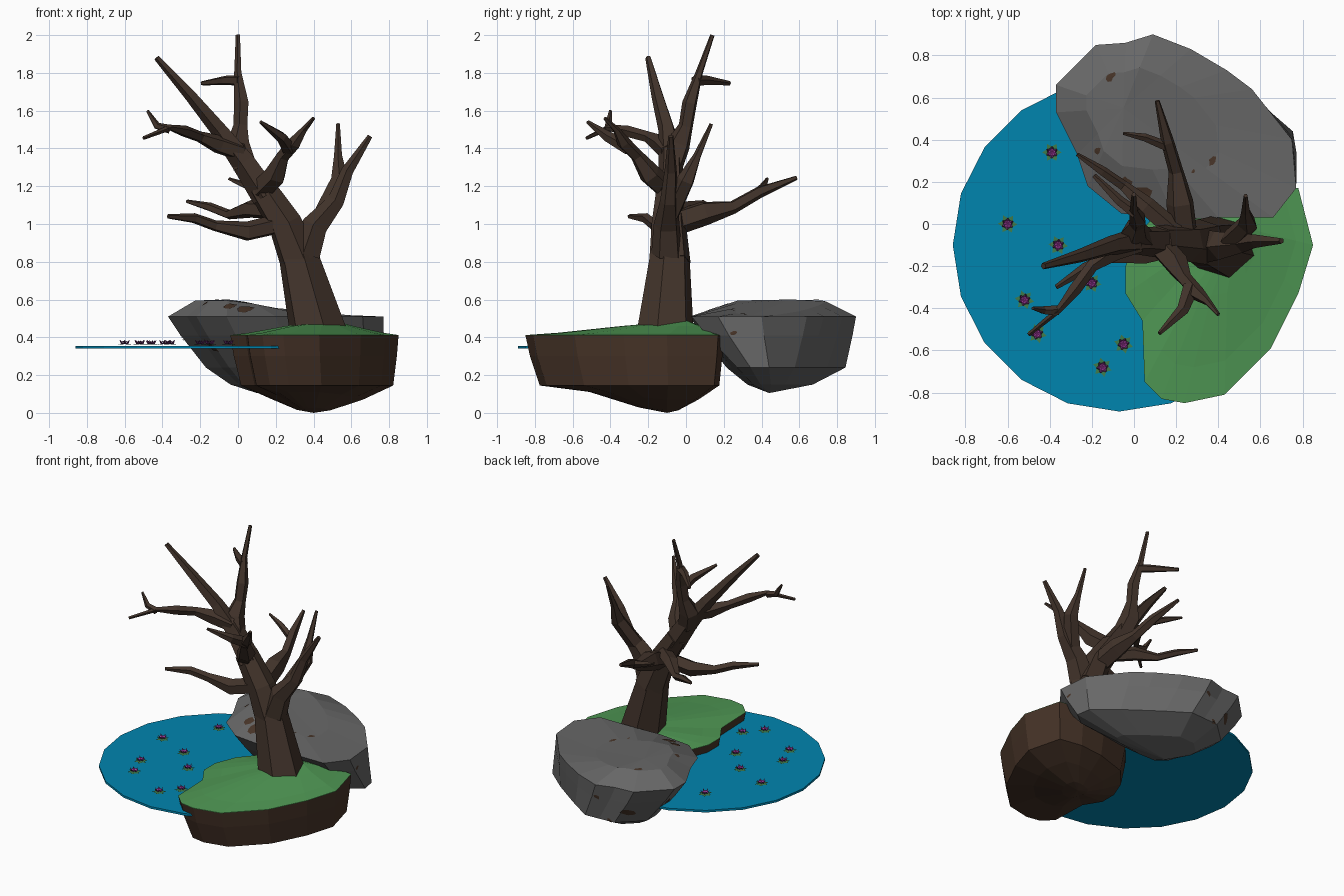
import bpy, bmesh, math, random
from mathutils import Vector
from mathutils.bvhtree import BVHTree

random.seed(4)


def material(name, rgb):
    m = bpy.data.materials.new(name)
    m.diffuse_color = (*rgb, 1)
    return m


BARK = material("dark bark", (0.055, 0.034, 0.024))
DIRT = material("brown earth", (0.063, 0.034, 0.021))
GRASS = material("grass green", (0.078, 0.31, 0.088))
STONE = material("grey stone", (0.135, 0.135, 0.135))
MOSS = material("rusty brown", (0.066, 0.036, 0.022))
WATER = material("pond blue", (0.0, 0.235, 0.43))
LEAF = material("lily leaf green", (0.05, 0.20, 0.07))
PETAL = material("purple petal", (0.16, 0.035, 0.19))
HEART = material("magenta heart", (0.42, 0.05, 0.40))


def finish(name, bm, *mats, recalc=True):
    if recalc:
        bmesh.ops.recalc_face_normals(bm, faces=bm.faces)
    me = bpy.data.meshes.new(name)
    bm.to_mesh(me)
    bm.free()
    for m in mats:
        me.materials.append(m)
    ob = bpy.data.objects.new(name, me)
    bpy.context.collection.objects.link(ob)
    return ob


def loft(bm, rings):
    """Bridge rings of points; a one-point ring is an apex."""
    rows = [[bm.verts.new(p) for p in r] for r in rings]
    for a, b in zip(rows, rows[1:]):
        n = max(len(a), len(b))
        for i in range(n):
            j = (i + 1) % n
            if len(a) == 1:
                bm.faces.new((a[0], b[i], b[j]))
            elif len(b) == 1:
                bm.faces.new((a[i], a[j], b[0]))
            else:
                bm.faces.new((a[i], a[j], b[j], b[i]))
    for r in (rows[0], rows[-1]):
        if len(r) > 2:
            bm.faces.new(r)


def ring(outline, s, c, z):
    """Outline scaled by s about c; z is a height or a function of x, y."""
    pts = [(c[0] + (x - c[0]) * s, c[1] + (y - c[1]) * s) for x, y in outline]
    return [(x, y, z(x, y) if callable(z) else z) for x, y in pts]


# Pond: 20-sided disc
bm = bmesh.new()
circle = [(-0.07 + 0.79 * math.cos(math.tau * i / 20), -0.1 + 0.79 * math.sin(math.tau * i / 20))
          for i in range(20)]
loft(bm, [[(x, y, z) for x, y in circle] for z in (0.34, 0.355)])
finish("pond", bm, WATER)

# Earth island with a grass cap
isle = [(-0.04, -0.2), (-0.04, -0.33), (0.04, -0.46), (0.05, -0.75), (0.13, -0.83), (0.24, -0.85),
        (0.43, -0.81), (0.65, -0.59), (0.78, -0.33), (0.85, -0.1), (0.78, 0.17), (0.6, 0.2),
        (0.4, 0.18), (0.15, 0.1), (0.02, -0.05)]
mid = (0.55, -0.05)
bm = bmesh.new()
loft(bm, [[(0.4, -0.1, 0)],
          ring(isle, 0.2, (0.4, -0.1), lambda x, y: 0.014 + 0.1 * max(0, -0.1 - y)),
          ring(isle, 0.55, (0.43, -0.1), lambda x, y: 0.07 + 0.1 * max(0, -0.1 - y)),
          ring(isle, 0.905, mid, 0.145), ring(isle, 0.97, mid, 0.3), ring(isle, 1, mid, 0.41)])
finish("earth_island", bm, DIRT)
peak = (0.45, 0.0)
bm = bmesh.new()
loft(bm, [ring(isle, 1, peak, 0.409), ring(isle, 1, peak, 0.412), ring(isle, 0.8, peak, 0.424),
          ring(isle, 0.4, peak, 0.46), [(0.5, 0.0, 0.49)]])
finish("grass_cap", bm, GRASS)

# Boulder
rock = [(-0.37, 0.53), (-0.37, 0.66), (-0.18, 0.85), (-0.04, 0.86), (0.09, 0.9), (0.27, 0.83),
        (0.44, 0.73), (0.56, 0.64), (0.75, 0.4), (0.77, 0.17), (0.66, 0.03), (0.4, 0.03),
        (0.2, 0.02), (-0.06, 0.05), (-0.22, 0.18), (-0.27, 0.33)]
low = [(-0.17 + (x + 0.37) * 0.825, 0.2 + (y - 0.03) * 0.77 + max(0, x) * (0.12 - 0.45 * y))
       for x, y in rock]
half = [((a[0] * 2 + b[0]) / 3, (a[1] * 2 + b[1]) / 3) for a, b in zip(rock, low)]
top = (-0.05, 0.55)
bm = bmesh.new()
loft(bm, [[(0.1, 0.44, 0.105)], ring(low, 0.55, (0.12, 0.46), 0.15), ring(low, 1, top, 0.24),
          ring(half, 1, top, 0.41), ring(rock, 1, top, 0.51),
          ring(rock, 0.55, top, lambda x, y: 0.595 - 0.2 * max(0, x)), [(-0.05, 0.55, 0.6)]])
bmesh.ops.recalc_face_normals(bm, faces=bm.faces)
tree = BVHTree.FromBMesh(bm)
finish("boulder", bm, STONE)

# Thin brown stains laid onto the boulder
bm = bmesh.new()
for x, y, z, r in [(0.03, 0.15, 0.53, 0.06), (-0.05, 0.2, 0.54, 0.045), (-0.11, 0.7, 0.6, 0.025),
                   (0.37, 0.3, 0.5, 0.024), (-0.16, 0.35, 0.56, 0.02), (0.28, 0.25, 0.54, 0.012),
                   (-0.14, 0.3, 0.36, 0.05), (-0.1, 0.8, 0.33, 0.05), (-0.28, 0.62, 0.4, 0.03),
                   (0.1, 0.86, 0.42, 0.02), (0.75, 0.25, 0.42, 0.02), (0.02, 0.82, 0.25, 0.025)]:
    p, n, *_ = tree.find_nearest(Vector((x, y, z)))
    u = n.orthogonal().normalized()
    v = n.cross(u)
    c = bm.verts.new(p + n * 0.004)
    rim = []
    for i in range(9):
        a = math.tau * i / 9
        q = p + (u * math.cos(a) + v * math.sin(a) * 0.7) * r * random.uniform(0.6, 1.3)
        q, m, *_ = tree.find_nearest(q)
        rim.append(bm.verts.new(q + m * 0.003))
    for i in range(9):
        bm.faces.new((c, rim[i], rim[(i + 1) % 9]))
finish("boulder_stains", bm, MOSS, recalc=False)


# Tree: tapering faceted limbs
def limb(name, pts, r0, r1, sides=5, knob=0.22):
    pts = [Vector(p) for p in pts]
    n = len(pts)
    bm = bmesh.new()
    rings = []
    t0 = u = None
    for i, p in enumerate(pts):
        t = (pts[min(i + 1, n - 1)] - pts[max(i - 1, 0)]).normalized()
        u = t.orthogonal().normalized() if u is None else t0.rotation_difference(t) @ u
        t0 = t
        v = t.cross(u)
        r = r0 + (r1 - r0) * i / (n - 1)
        if 0 < i < n - 1:
            r *= 1 + knob * (1 if i % 2 else -0.5)
        rings.append([p + (u * math.cos(math.tau * k / sides) + v * math.sin(math.tau * k / sides)) * r
                      for k in range(sides)])
    loft(bm, rings)
    finish(name, bm, BARK)


limb("trunk", [(0.43, -0.11, 0.4), (0.32, -0.085, 0.83)], 0.158, 0.108, 6, 0)
limb("upper_trunk", [(0.33, -0.085, 0.8), (0.25, -0.09, 1.0), (0.12, -0.08, 1.2)], 0.112, 0.075, 6, 0)
limb("leader_branch", [(0.15, -0.085, 1.15), (0.03, -0.08, 1.33), (-0.1, -0.1, 1.5),
                       (-0.25, -0.15, 1.68), (-0.43, -0.2, 1.88)], 0.08, 0.016, 5, 0.05)
limb("crown_branch", [(0.04, -0.08, 1.3), (0.0, -0.04, 1.42), (0.015, 0.0, 1.52), (0.02, 0.02, 1.64),
                      (0.0, 0.07, 1.8), (0.0, 0.14, 2.0)], 0.066, 0.012)
limb("crown_twig", [(0.01, 0.05, 1.76), (-0.07, 0.11, 1.76), (-0.19, 0.23, 1.745)], 0.03, 0.012)
limb("left_branch", [(0.02, -0.09, 1.38), (-0.1, -0.13, 1.42), (-0.2, -0.2, 1.46),
                     (-0.28, -0.31, 1.49), (-0.36, -0.41, 1.51), (-0.5, -0.525, 1.455)], 0.05, 0.01)
limb("left_twig", [(-0.36, -0.41, 1.5), (-0.43, -0.41, 1.52), (-0.48, -0.4, 1.6)], 0.025, 0.008)
limb("middle_branch", [(0.12, -0.1, 1.18), (0.2, -0.19, 1.26), (0.24, -0.26, 1.36),
                       (0.3, -0.33, 1.43), (0.35, -0.37, 1.5), (0.4, -0.43, 1.56)], 0.06, 0.01)
limb("middle_twig", [(0.27, -0.3, 1.4), (0.23, -0.41, 1.46), (0.12, -0.52, 1.54)], 0.04, 0.01)
limb("right_branch", [(0.36, -0.1, 0.84), (0.41, -0.1, 0.99), (0.52, -0.09, 1.12),
                      (0.58, -0.08, 1.28), (0.7, -0.08, 1.465)], 0.085, 0.014, 5, 0.08)
limb("right_twig", [(0.46, -0.08, 1.06), (0.54, 0.0, 1.23), (0.53, 0.06, 1.36), (0.53, 0.135, 1.53)],
     0.055, 0.01)
limb("back_branch", [(0.24, -0.08, 1.0), (0.22, 0.1, 1.06), (0.2, 0.25, 1.09), (0.16, 0.39, 1.17),
                     (0.11, 0.585, 1.245)], 0.07, 0.012)
limb("back_twig", [(0.15, 0.37, 1.16), (0.05, 0.41, 1.2), (-0.05, 0.43, 1.24)], 0.025, 0.008)
limb("low_back_branch", [(0.2, -0.04, 1.07), (0.06, 0.08, 1.08), (-0.05, 0.18, 1.05),
                         (-0.15, 0.25, 1.09), (-0.27, 0.33, 1.12)], 0.05, 0.01)
limb("low_front_branch", [(0.22, -0.1, 1.0), (0.05, -0.14, 0.96), (-0.12, -0.16, 0.99),
                          (-0.23, -0.21, 1.03), (-0.37, -0.3, 1.04)], 0.055, 0.012)


# Water lilies: leaf star, purple spikes, magenta heart
def star(bm, x, y, n, r, r_in, z, tip, turn, mat):
    c = bm.verts.new((x, y, z))
    rim = []
    for i in range(2 * n):
        a = turn + math.pi * i / n
        q, h = (r_in, z + 0.001) if i % 2 else (r, tip)
        rim.append(bm.verts.new((x + q * math.cos(a), y + q * math.sin(a), h)))
    for i in range(2 * n):
        bm.faces.new((c, rim[i], rim[(i + 1) % (2 * n)])).material_index = mat


bm = bmesh.new()
for k, (x, y) in enumerate([(-0.39, 0.34), (-0.6, 0.0), (-0.36, -0.1), (-0.2, -0.28), (-0.52, -0.36),
                            (-0.46, -0.52), (-0.05, -0.57), (-0.15, -0.68)]):
    star(bm, x, y, 6, 0.046, 0.028, 0.359, 0.362, k, 0)
    star(bm, x, y, 6, 0.030, 0.020, 0.364, 0.386, k + 0.5, 1)
    star(bm, x, y, 6, 0.019, 0.015, 0.374, 0.380, k, 2)
finish("water_lilies", bm, LEAF, PETAL, HEART, recalc=False)
